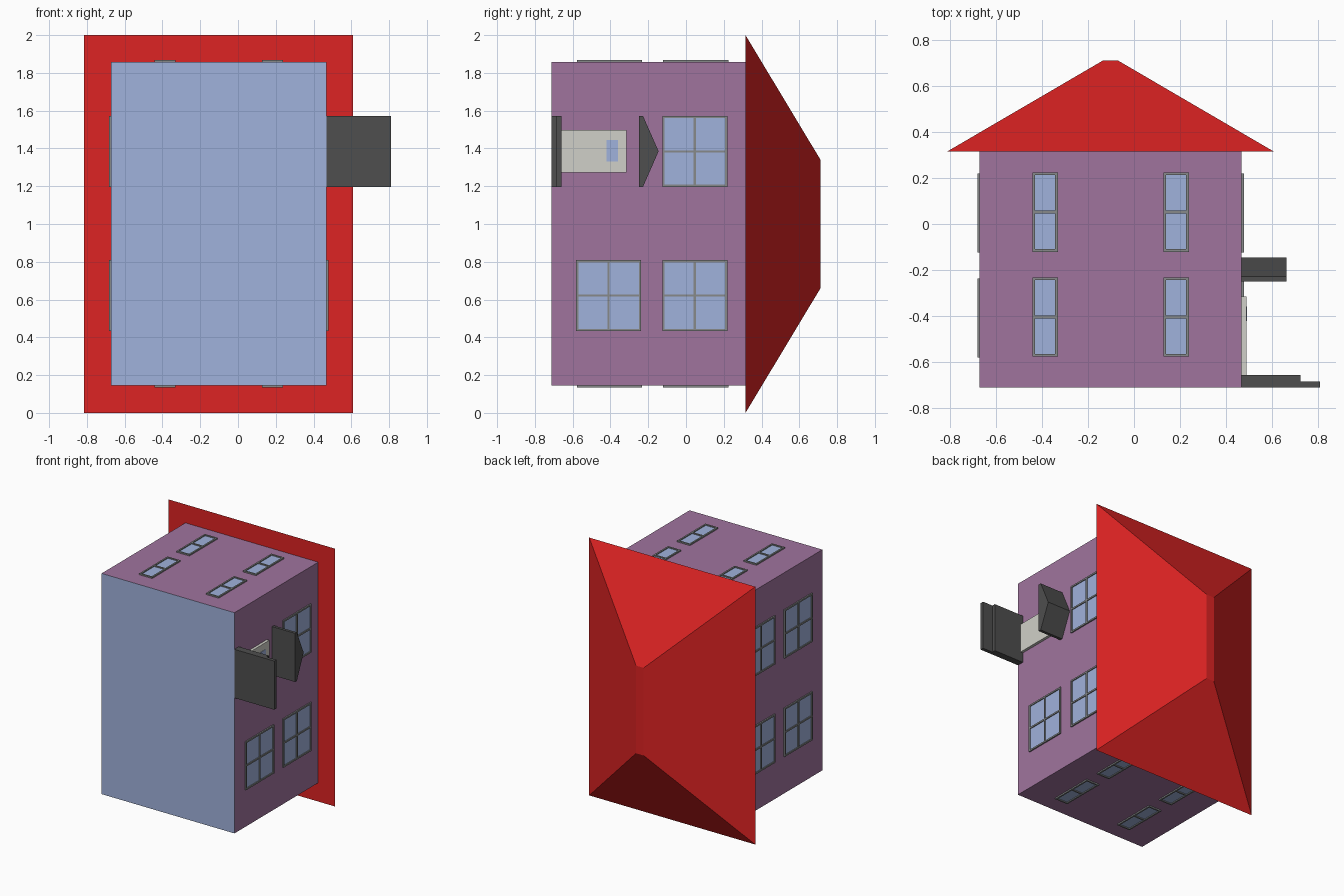
import bpy, bmesh

if "Cube" in bpy.data.objects:
    bpy.data.objects.remove(bpy.data.objects["Cube"])


def lin(c):
    return c / 12.92 if c <= 0.04045 else ((c + 0.055) / 1.055) ** 2.4


def material(name, r, g, b):
    m = bpy.data.materials.new(name)
    m.diffuse_color = (lin(r / 255), lin(g / 255), lin(b / 255), 1)
    m.use_nodes = True
    m.node_tree.nodes["Principled BSDF"].inputs["Base Color"].default_value = m.diffuse_color
    return m


PURPLE = material("purple_wall", 160, 116, 158)
RED = material("red_roof", 222, 35, 35)
BLUE = material("pale_blue", 160, 178, 220)
CREAM = material("cream_door", 208, 208, 200)
DARK = material("dark_stone", 78, 78, 78)
FRAME = material("grey_frame", 135, 138, 138)


def finish(name, bm, *mats):
    bmesh.ops.recalc_face_normals(bm, faces=bm.faces)
    me = bpy.data.meshes.new(name)
    bm.to_mesh(me)
    bm.free()
    for m in mats:
        me.materials.append(m)
    ob = bpy.data.objects.new(name, me)
    bpy.context.collection.objects.link(ob)
    return ob


def add_box(bm, lo, hi, mat=0):
    geo = bmesh.ops.create_cube(bm, size=1)["verts"]
    for v in geo:
        v.co = [(a + b) / 2 + c * (b - a) for a, b, c in zip(lo, hi, v.co)]
    for f in {f for v in geo for f in v.link_faces}:
        f.material_index = mat


def box(name, lo, hi, mat):
    bm = bmesh.new()
    add_box(bm, lo, hi)
    return finish(name, bm, mat)


X0, X1, Z0, Z1 = -0.672, 0.468, 0.145, 1.857
Y0, EAVE, RIDGE = -0.712, 0.315, 0.712

# Walls, lying with the blue floor facing the front
walls = box("walls", (X0, Y0, Z0), (X1, EAVE, Z1), PURPLE)
walls.data.materials.append(BLUE)
for p in walls.data.polygons:
    if p.normal.y < -0.5:
        p.material_index = 1

# Hipped roof
bm = bmesh.new()
rings = []
for y, xa, xb, za, zb in ((EAVE, -0.815, 0.61, 0, 2), (RIDGE, -0.135, -0.07, 0.66, 1.34)):
    rings.append([bm.verts.new(c) for c in ((xa, y, za), (xb, y, za), (xb, y, zb), (xa, y, zb))])
for r in rings:
    bm.faces.new(r)
for i in range(4):
    j = (i + 1) % 4
    bm.faces.new((rings[0][i], rings[0][j], rings[1][j], rings[1][i]))
finish("roof", bm, RED)


def window(name, axis, plane, out, y, u, split):
    """Framed window on a wall; u is the range across the wall, y along it."""
    bm = bmesh.new()

    def slab(ya, yb, ua, ub, depth, mat):
        d = sorted((plane, plane + out * depth))
        if axis == "x":
            add_box(bm, (d[0], ya, ua), (d[1], yb, ub), mat)
        else:
            add_box(bm, (ua, ya, d[0]), (ub, yb, d[1]), mat)

    (ya, yb), (ua, ub), t = y, u, 0.012
    ym, um = (ya + yb) / 2, (ua + ub) / 2
    slab(ya + t, yb - t, ua + t, ub - t, 0.003, 1)
    for a, b in ((ya, ya + t), (yb - t, yb), (ym - t / 2, ym + t / 2)):
        inset = t if a > ya and b < yb else 0
        slab(a, b, ua + inset, ub - inset, 0.01, 0)
    for a, b in ((ua, ua + t), (ub - t, ub)):
        slab(ya + t, yb - t, a, b, 0.01, 0)
    if split:
        for a, b in ((ya + t, ym - t / 2), (ym + t / 2, yb - t)):
            slab(a, b, um - t / 2, um + t / 2, 0.01, 0)
    finish(name, bm, FRAME, BLUE)


# Windows on all four walls; the door replaces one on the right wall
for r, y in enumerate(((-0.582, -0.238), (-0.125, 0.219))):
    for c, z in enumerate(((0.433, 0.809), (1.196, 1.572))):
        window(f"left_window_{r}{c}", "x", X0, -1, y, z, True)
        if (r, c) != (0, 1):
            window(f"right_window_{r}{c}", "x", X1, 1, y, z, True)
    for c, x in enumerate(((-0.443, -0.332), (0.128, 0.239))):
        yy = (y[0] + 0.004, y[1] + 0.006)
        window(f"upper_window_{r}{c}", "z", Z1, 1, yy, x, False)
        window(f"lower_window_{r}{c}", "z", Z0, -1, yy, x, False)

# Door with its small pane, and two steps
box("door", (X1, -0.66, 1.272), (0.489, -0.315, 1.497), CREAM)
box("door_pane", (0.485, -0.422, 1.33), (0.491, -0.36, 1.445), BLUE)
box("lower_step", (X1, Y0, 1.196), (0.81, -0.685, 1.573), DARK)
box("upper_step", (X1, -0.685, 1.196), (0.725, -0.658, 1.573), DARK)

# Gabled porch canopy: extruded five-sided profile
bm = bmesh.new()
prof = ((-0.25, 1.196), (-0.25, 1.573), (-0.228, 1.573), (-0.145, 1.385), (-0.228, 1.196))
face = bm.faces.new([bm.verts.new((X1, y, z)) for y, z in prof])
ext = bmesh.ops.extrude_face_region(bm, geom=[face], use_keep_orig=True)["geom"]
for v in ext:
    if isinstance(v, bmesh.types.BMVert):
        v.co.x = 0.665
finish("porch_canopy", bm, DARK)
